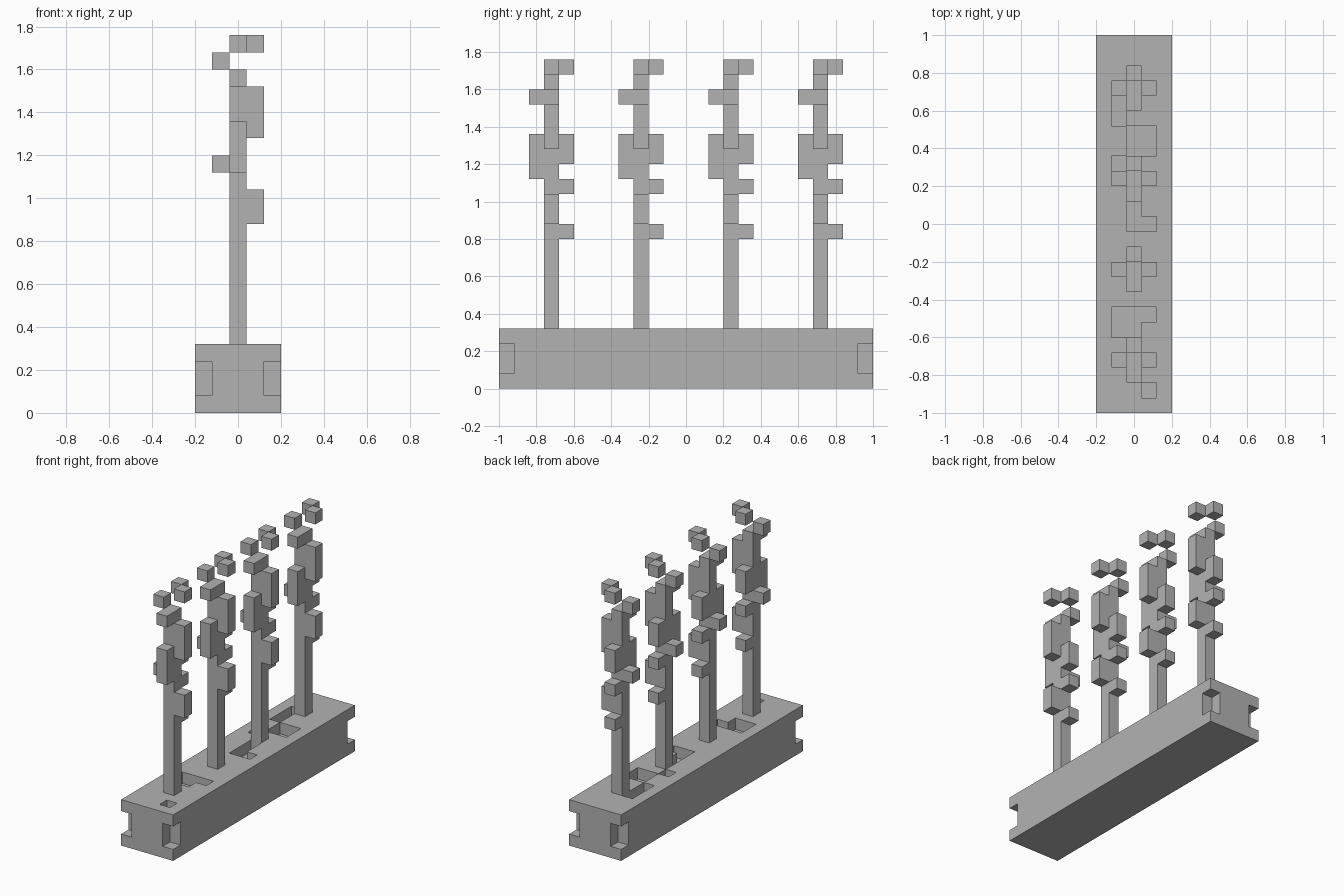
import bpy, bmesh, math
from mathutils import Vector

U = 0.08  # edge length of one block

cube = bpy.data.objects.get("Cube")
if cube:
    bpy.data.objects.remove(cube, do_unlink=True)

grey = bpy.data.materials.new("plain_grey")
grey.use_nodes = True
COLOUR = (0.45, 0.45, 0.45, 1)
grey.diffuse_color = COLOUR
grey.node_tree.nodes["Principled BSDF"].inputs["Base Color"].default_value = COLOUR


def block(xs, ys, zs):
    """Cells of a box given as inclusive (first, last) ranges."""
    r = [range(a, b + 1) for a, b in (xs, ys, zs)]
    return {(x, y, z) for x in r[0] for y in r[1] for z in r[2]}


def skin(name, cells):
    """Mesh holding only the exposed faces of a set of cells."""
    bm = bmesh.new()
    corners = {}

    def vert(p):
        key = tuple(round(2 * c) for c in p)
        if key not in corners:
            corners[key] = bm.verts.new((p[0] * U, p[1] * U, (p[2] + 0.5) * U))
        return corners[key]

    for cell in cells:
        for axis in range(3):
            for sign in (-1, 1):
                n = Vector((0, 0, 0))
                n[axis] = sign
                c = Vector(cell)
                if tuple(int(v) for v in c + n) in cells:
                    continue
                a = Vector((0, 0, 0))
                a[(axis + 1) % 3] = 0.5
                b = n.cross(a)
                mid = c + n / 2
                bm.faces.new([vert(mid + o) for o in (-a - b, a - b, a + b, -a + b)])
    bmesh.ops.dissolve_limit(bm, angle_limit=math.radians(1),
                             verts=bm.verts[:], edges=bm.edges[:])
    mesh = bpy.data.meshes.new(name)
    bm.to_mesh(mesh)
    bm.free()
    mesh.materials.append(grey)
    return mesh


def place(name, mesh, row=0):
    obj = bpy.data.objects.new(name, mesh)
    obj.location.y = row * U
    bpy.context.collection.objects.link(obj)


# Planter base with notched corners
base = block((-2, 2), (-12, 12), (0, 3))
for x in (-2, 2):
    for y in (-12, 12):
        base -= block((x, x), (y, y), (1, 2))

# Shallow pits in the top of the base
for xs, ys in [((1, 1), (-11, -11)), ((-1, 0), (-7, -6)), ((1, 1), (-6, -6)),
               ((0, 1), (0, 0)), ((0, 0), (1, 2)), ((-1, -1), (4, 4)),
               ((0, 1), (5, 6)), ((-1, -1), (7, 9))]:
    base -= block(xs, ys, (3, 3))
place("planter_base", skin("planter_base", base))

# Stem with leaves on its four sides
stem = block((0, 0), (0, 0), (4, 19))
for x, y, zs in [(1, 0, (11, 12)), (1, 0, (16, 18)), (-1, 0, (14, 14)),
                 (0, -1, (14, 16)), (0, -1, (19, 19)),
                 (0, 1, (10, 10)), (0, 1, (13, 13)), (0, 1, (15, 16))]:
    stem |= block((x, x), (y, y), zs)
stem_mesh = skin("leafy_stem", stem)

# Loose buds above each stem
bud_mesh = skin("buds", {(-1, 0, 20), (1, 0, 21), (0, 1, 21)})

for i, row in enumerate((-9, -3, 3, 9), 1):
    place(f"leafy_stem_{i}", stem_mesh, row)
    place(f"buds_{i}", bud_mesh, row)
